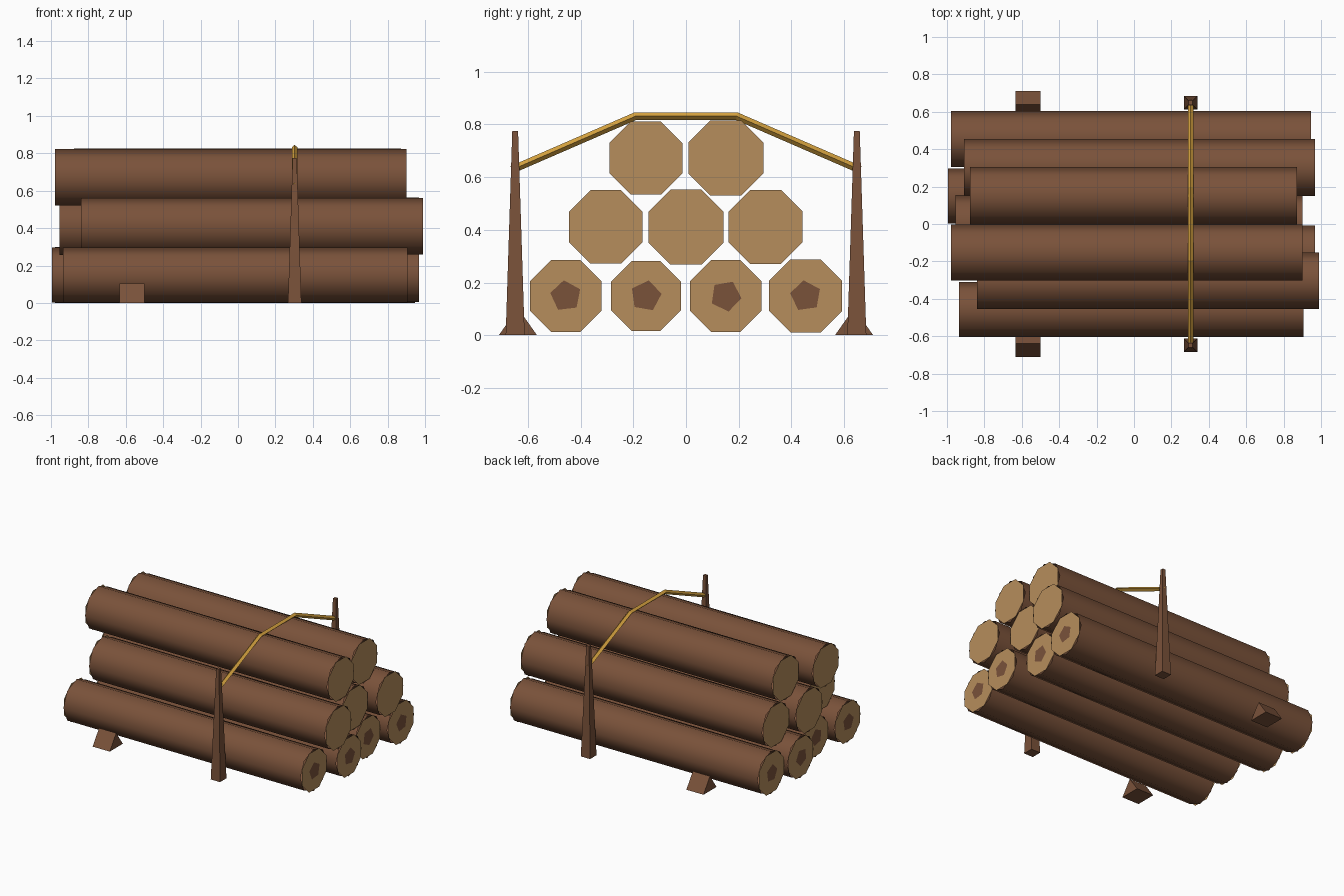
import bpy, bmesh, math
from mathutils import Vector

if "Cube" in bpy.data.objects:
    bpy.data.objects.remove(bpy.data.objects["Cube"])


def material(name, rgb):
    m = bpy.data.materials.new(name)
    lin = [((c / 255 + 0.055) / 1.055) ** 2.4 for c in rgb]
    m.diffuse_color = (*lin, 1)
    m.use_nodes = True
    m.node_tree.nodes["Principled BSDF"].inputs["Base Color"].default_value = m.diffuse_color
    return m


BARK = material("bark_brown", (122, 82, 58))
WOOD = material("cut_wood_tan", (182, 141, 92))
ROPE = material("rope_gold", (216, 164, 64))


def finish(name, bm, mat, smooth=False):
    me = bpy.data.meshes.new(name)
    bm.to_mesh(me)
    bm.free()
    me.materials.append(mat)
    for p in me.polygons:
        p.use_smooth = smooth
    ob = bpy.data.objects.new(name, me)
    bpy.context.collection.objects.link(ob)
    return ob


def ring(bm, x, y, z, r, n, turn):
    """Regular polygon of vertices facing along x."""
    return [bm.verts.new((x, y + r * math.cos(turn + i * math.tau / n),
                          z + r * math.sin(turn + i * math.tau / n))) for i in range(n)]


def bridge(bm, a, b):
    n = len(a)
    for i in range(n):
        bm.faces.new((a[i], b[i], b[(i + 1) % n], a[(i + 1) % n]))


def disc_pair(name, x0, x1, y, z, r, n, turn, mat):
    """Flat polygon plates facing outward at both ends of a log."""
    bm = bmesh.new()
    bm.faces.new(ring(bm, x0, y, z, r, n, turn)[::-1])
    bm.faces.new(ring(bm, x1, y, z, r, n, turn))
    finish(name, bm, mat)


def log(name, y, z, r, x0, x1, heart_turn=None):
    # open bark tube
    bm = bmesh.new()
    bridge(bm, ring(bm, x1, y, z, r, 8, 0), ring(bm, x0, y, z, r, 8, 0))
    bmesh.ops.recalc_face_normals(bm, faces=bm.faces)
    # make sure the tube faces outward
    f = bm.faces[:][0]
    if f.normal.dot(f.calc_center_median() - Vector(((x0 + x1) / 2, y, z))) < 0:
        bmesh.ops.reverse_faces(bm, faces=bm.faces)
    finish(name + "_bark", bm, BARK, True)
    # cut ends, and the dark heart on the bottom row
    disc_pair(name + "_cut_ends", x0 - .004, x1 + .004, y, z, r, 8, math.pi / 8, WOOD)
    if heart_turn is not None:
        disc_pair(name + "_hearts", x0 - .008, x1 + .008, y, z, .06, 5,
                  math.radians(heart_turn), BARK)


# log pile: y, z, radius, left end, right end, heart rotation
LOGS = [
    (-.456, .149, .147, -.935, .907, 25),
    (-.152, .149, .143, -.90, .967, 8),
    (.151, .149, .147, -.995, .90, -8),
    (.454, .149, .150, -.978, .946, 26),
    (-.304, .411, .151, -.84, .99, None),
    (0, .410, .154, -.955, .902, None),
    (.302, .411, .152, -.908, .967, None),
    (-.152, .672, .150, -.978, .902, None),
    (.151, .672, .154, -.878, .872, None),
]
for i, spec in enumerate(LOGS):
    log(f"log_{i + 1}", *spec)

for side, s in (("front", -1), ("back", 1)):
    # tapered stake
    bm = bmesh.new()
    rings = [[bm.verts.new((.303 + h * dx, s * .648 + h * dy, z))
              for dx, dy in ((-1, -1), (1, -1), (1, 1), (-1, 1))]
             for z, h in ((0, .036), (.775, .011))]
    bridge(bm, rings[0], rings[1])
    bm.faces.new(rings[0])
    bm.faces.new(rings[1])
    bmesh.ops.recalc_face_normals(bm, faces=bm.faces)
    finish(side + "_stake", bm, BARK)

    # triangular chock
    bm = bmesh.new()
    tri = [[bm.verts.new((x, s * y, z)) for y, z in ((.565, 0), (.71, 0), (.638, .103))]
           for x in (-.633, -.5)]
    bridge(bm, tri[0], tri[1])
    bm.faces.new(tri[0])
    bm.faces.new(tri[1])
    bmesh.ops.recalc_face_normals(bm, faces=bm.faces)
    finish(side + "_chock", bm, BARK)

# rope: diamond section swept over the pile with mitred corners
path = [Vector((.303, y, z)) for y, z in ((-.66, .628), (-.192, .831), (.192, .831), (.66, .628))]
bm = bmesh.new()
rings = []
for i, p in enumerate(path):
    dirs = [(path[j + 1] - path[j]).normalized() for j in (i - 1, i) if 0 <= j < len(path) - 1]
    t = sum(dirs, Vector()).normalized()
    up = Vector((0, -t.z, t.y)) * .0145 / t.dot(dirs[0])
    side = Vector((.0155, 0, 0))
    rings.append([bm.verts.new(p + o) for o in (side, up, -side, -up)])
for a, b in zip(rings, rings[1:]):
    bridge(bm, a, b)
bm.faces.new(rings[0])
bm.faces.new(rings[-1])
bmesh.ops.recalc_face_normals(bm, faces=bm.faces)
finish("tie_rope", bm, ROPE)
